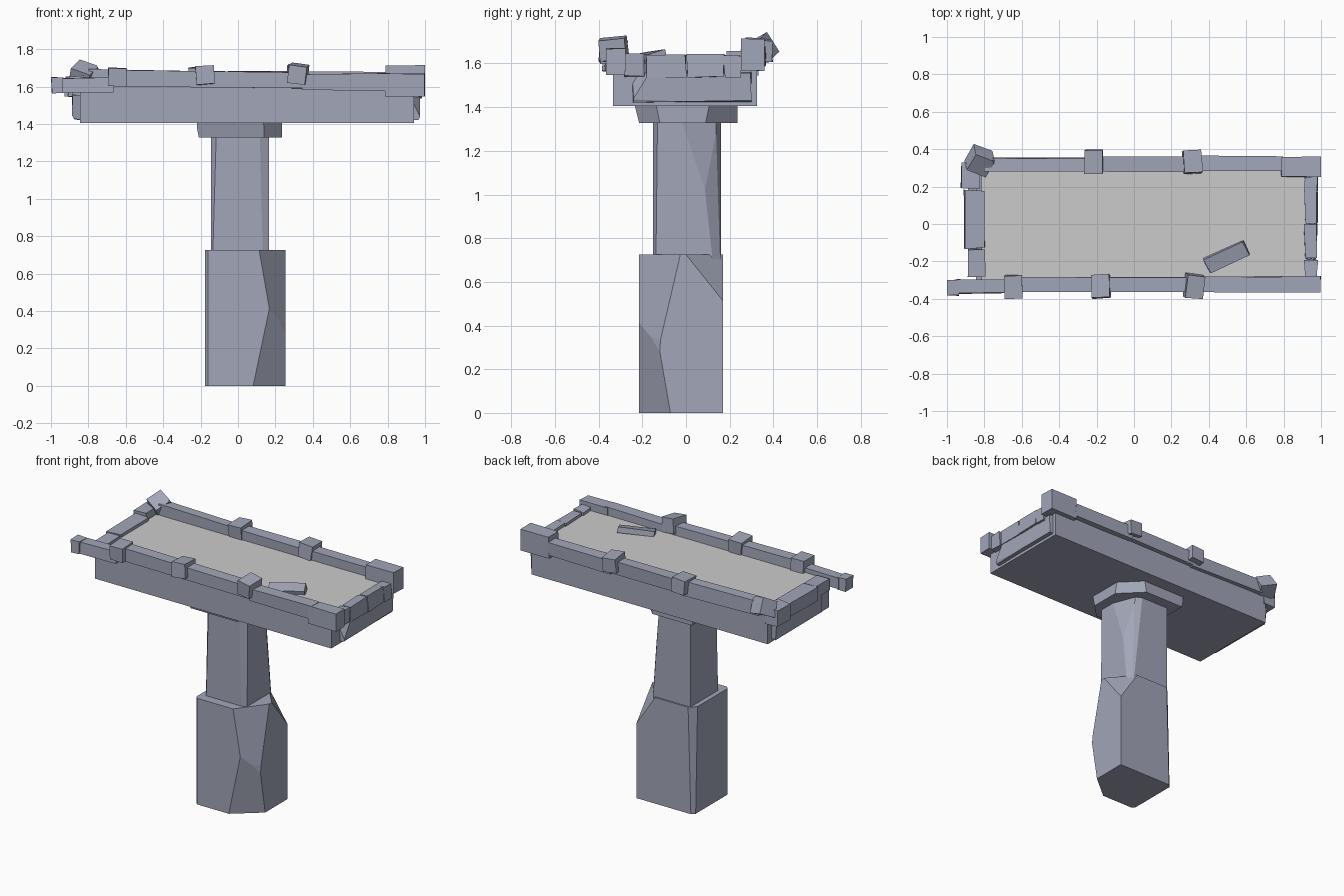
import bpy, bmesh, random
from math import radians
from mathutils import Vector, Euler

random.seed(4)
stone_mat = bpy.data.materials.new("slate")
stone_mat.diffuse_color = (0.36, 0.385, 0.48, 1)


def stone(name, x, y, z, cuts=(), rot=(0, 0, 0), rough=0.0):
    """Box from ranges, chiselled by (point, normal) planes, then turned about its centre."""
    bm = bmesh.new()
    bmesh.ops.create_cube(bm, size=1)
    c = Vector((sum(x) / 2, sum(y) / 2, sum(z) / 2))
    size = Vector((x[1] - x[0], y[1] - y[0], z[1] - z[0]))
    for v in bm.verts:
        v.co = Vector([v.co[i] * size[i] - random.uniform(0, rough) * (1 if v.co[i] > 0 else -1)
                       for i in range(3)]) + c
    for p, n in cuts:
        res = bmesh.ops.bisect_plane(bm, geom=bm.verts[:] + bm.edges[:] + bm.faces[:], dist=1e-5,
                                     plane_co=p, plane_no=n, clear_outer=True)
        edges = [g for g in res["geom_cut"] if isinstance(g, bmesh.types.BMEdge)]
        if edges:
            bmesh.ops.contextual_create(bm, geom=edges)
    turn = Euler([radians(a) for a in rot]).to_matrix()
    for v in bm.verts:
        v.co = turn @ (v.co - c)
    bmesh.ops.recalc_face_normals(bm, faces=bm.faces[:])
    me = bpy.data.meshes.new(name)
    bm.to_mesh(me)
    bm.free()
    ob = bpy.data.objects.new(name, me)
    ob.location = c
    me.materials.append(stone_mat)
    bpy.context.collection.objects.link(ob)
    return ob


# Pedestal: chiselled foot, column and cap
stone("foot", (-0.177, 0.255), (-0.215, 0.17), (0, 0.725), [
    ((0.19, -0.215, 0.0), (0.75, -0.6, 0.03)),
    ((0.165, -0.215, 0.4), (0.62, -0.75, -0.13)),
    ((0.17, -0.215, 0.4), (0.8, -0.6, 0.14)),
    ((0.255, 0.10, 0.60), (0.6, 0.5, 0.4)),
    ((-0.177, -0.195, 0.3), (-0.7, -0.6, 0.0)),
    ((-0.177, 0.14, 0.3), (-0.7, 0.7, 0.02)),
])
stone("column", (-0.145, 0.165), (-0.152, 0.16), (0.70, 1.34), [
    ((0.125, -0.152, 1.0), (0.4, -0.9, 0.01)),
    ((0.165, 0.10, 0.9), (0.8, 0.55, 0.06)),
    ((0.165, 0.06, 1.1), (0.9, 0.35, 0.12)),
    ((0.10, 0.16, 1.0), (0.45, 0.85, 0.05)),
    ((-0.145, -0.13, 1.0), (-0.7, -0.6, 0.02)),
])
stone("column_cap", (-0.22, 0.235), (-0.235, 0.235), (1.328, 1.41), [
    ((0.12, -0.235, 1.33), (0.7, -0.7, -0.15)),
    ((0.235, 0.09, 1.33), (0.7, 0.7, -0.15)),
    ((-0.21, 0.0, 1.33), (-1, 0, -0.2)),
    ((0.0, -0.215, 1.33), (0, -1, -0.25)),
])

# Trough body with thin slabs on its ends
stone("trough_body", (-0.845, 0.94), (-0.335, 0.325), (1.405, 1.60))
stone("left_end_slab", (-0.89, -0.83), (-0.27, 0.29), (1.42, 1.565),
      [((-0.89, 0, 1.45), (-1, 0, -0.6)), ((-0.89, -0.2, 1.5), (-0.7, -0.7, 0))], rough=0.015)
stone("right_end_slab", (0.92, 0.975), (-0.25, 0.305), (1.42, 1.565),
      [((0.975, 0, 1.44), (1, 0, -0.5)), ((0.975, -0.2, 1.5), (0.7, -0.5, 0.3))], rough=0.012)

# Still water surface
bpy.ops.mesh.primitive_plane_add(size=1, location=(0.055, 0, 1.617))
water = bpy.context.object
water.name = "water_surface"
water.scale = (1.74, 0.60, 1)

# Long rim rails
stone("front_rail_left", (-0.95, -0.66), (-0.375, -0.29), (1.565, 1.65), rough=0.008)
stone("front_rail_tip", (-1.0, -0.93), (-0.385, -0.295), (1.562, 1.652), rough=0.006)
stone("front_rail_mid", (-0.68, 0.36), (-0.368, -0.278), (1.592, 1.685), rot=(0, 0.8, 0), rough=0.008)
stone("front_rail_right", (0.34, 0.82), (-0.368, -0.278), (1.575, 1.672), rough=0.008)
stone("front_right_block", (0.785, 1.0), (-0.368, -0.275), (1.545, 1.67), rough=0.004)
stone("back_rail_left", (-0.80, -0.2), (0.28, 0.358), (1.585, 1.692), rot=(0, 0.6, 0), rough=0.01)
stone("back_rail_mid", (-0.22, 0.33), (0.275, 0.362), (1.585, 1.685), rough=0.008)
stone("back_rail_right", (0.31, 0.80), (0.278, 0.368), (1.58, 1.682), rot=(0, 0.4, 0), rough=0.01)
stone("back_right_block", (0.785, 1.0), (0.25, 0.36), (1.565, 1.715), rough=0.004)

# Short rim stones at both ends
for i, (x, y, z) in enumerate([
        ((-0.93, -0.82), (0.185, 0.335), (1.54, 1.66)),
        ((-0.912, -0.79), (-0.135, 0.185), (1.545, 1.645)),
        ((-0.89, -0.79), (-0.29, -0.13), (1.545, 1.64))]):
    stone(f"left_rim_stone_{i + 1}", x, y, z, rough=0.01)
for i, y in enumerate([(-0.285, -0.185), (-0.19, 0.005), (0.0, 0.18), (0.17, 0.255)]):
    stone(f"right_rim_stone_{i + 1}", (0.908, 0.985), y, (1.535, 1.645), rough=0.01)

# Clamp stones straddling the long rails: centre x, centre y, centre z, rotation
for i, (x, y, z, rot) in enumerate([
        (-0.645, -0.335, 1.652, (2, 0, 1)), (-0.177, -0.333, 1.66, (-4, -5, 2)),
        (0.322, -0.333, 1.668, (5, 8, -6)),
        (-0.214, 0.333, 1.655, (3, -3, 0)), (0.312, 0.333, 1.665, (-4, 5, 3))]):
    stone(f"clamp_stone_{i + 1}", (x - 0.05, x + 0.05), (y - 0.064, y + 0.064),
          (z - 0.052, z + 0.05), rot=rot, rough=0.005)

# Toppled corner stone and loose fragment lying on the water
stone("toppled_corner_stone", (-0.885, -0.765), (0.275, 0.395), (1.605, 1.715),
      [((-0.765, 0.395, 1.69), (0.6, 0.6, 0.6))], rot=(25, 18, -22), rough=0.008)
stone("loose_fragment", (0.375, 0.615), (-0.22, -0.13), (1.61, 1.655), rot=(14, -3, 26), rough=0.01)
